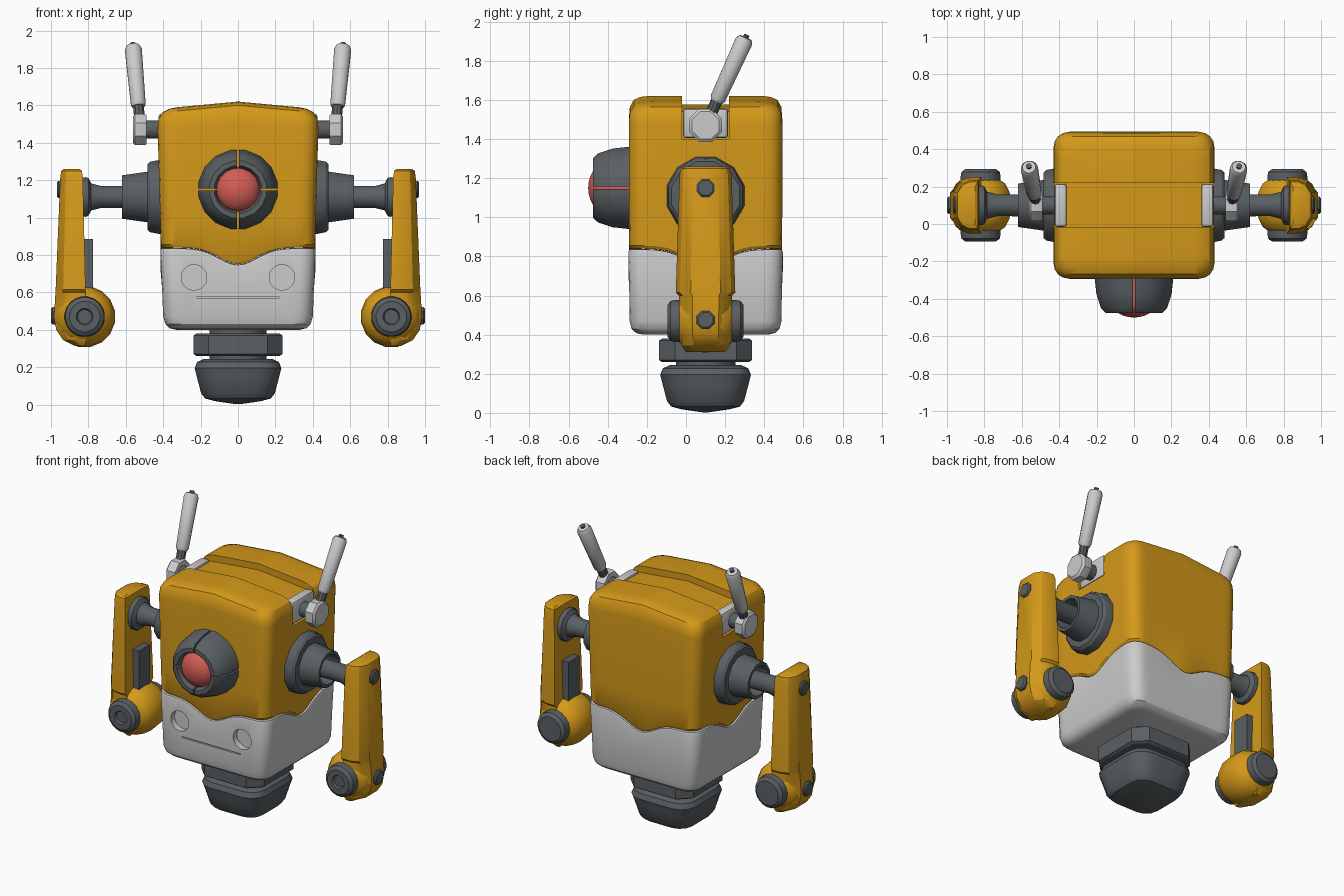
import bpy, bmesh, math
from mathutils import Vector

if "Cube" in bpy.data.objects:
    bpy.data.objects.remove(bpy.data.objects["Cube"])

CY = 0.10  # body centre in y


def material(name, rgb):
    m = bpy.data.materials.new(name)
    m.diffuse_color = (*rgb, 1)
    m.use_nodes = True
    m.node_tree.nodes["Principled BSDF"].inputs["Base Color"].default_value = m.diffuse_color
    return m


ORANGE = material("orange_paint", (0.66, 0.32, 0.01))
DARK = material("dark_metal", (0.10, 0.115, 0.125))
RED = material("red_glass", (0.65, 0.11, 0.09))


def finish(bm, name, mat=None, mirror=False):
    bmesh.ops.remove_doubles(bm, verts=bm.verts, dist=1e-5)
    bmesh.ops.recalc_face_normals(bm, faces=bm.faces)
    me = bpy.data.meshes.new(name)
    bm.to_mesh(me)
    bm.free()
    ob = bpy.data.objects.new(name, me)
    bpy.context.collection.objects.link(ob)
    if mat:
        me.materials.append(mat)
    if mirror:
        ob.modifiers.new("mirror", 'MIRROR')
    return ob


def skin(bm, rings, caps=True):
    """Join equal-length point rings with quads."""
    vs = [[bm.verts.new(p) for p in r] for r in rings]
    n = len(vs[0])
    for a, b in zip(vs, vs[1:]):
        for i in range(n):
            bm.faces.new((a[i], a[(i + 1) % n], b[(i + 1) % n], b[i]))
    if caps:
        bm.faces.new(vs[0])
        bm.faces.new(vs[-1])


def lathe(name, profile, origin, axis, mat=None, seg=16, mirror=False):
    """Revolve (radius, distance) points around an axis through origin."""
    q = Vector((0, 0, 1)).rotation_difference(Vector(axis).normalized())
    bm = bmesh.new()
    rings = []
    for r, t in profile:
        rings.append([Vector(origin) + q @ Vector((r * math.cos(a), r * math.sin(a), t))
                      for a in ((i + 0.5) * math.tau / seg for i in range(seg))])
    skin(bm, rings, caps=False)
    bmesh.ops.dissolve_degenerate(bm, edges=bm.edges, dist=1e-6)
    return finish(bm, name, mat, mirror)


def loft(name, rings, mat=None, corner=4, side=16):
    """Stack rounded rectangles: (z, half x, half y, radius, seam weight, crown weight)."""
    out = []
    for z, hx, hy, r, seam, crown in rings:
        r = min(r, hx * 0.8, hy * 0.8)
        arcs = []
        for k, (sx, sy) in enumerate(((1, 1), (-1, 1), (-1, -1), (1, -1))):
            arcs.append([Vector((sx * (hx - r) + r * math.cos(a), sy * (hy - r) + r * math.sin(a)))
                         for a in ((k + i / corner) * math.pi / 2 for i in range(corner + 1))])
        pts = []
        for k in range(4):
            pts += arcs[k]
            a, b = arcs[k][-1], arcs[(k + 1) % 4][0]
            pts += [a.lerp(b, i / side) for i in range(1, side)]
        out.append([(p.x, p.y + CY,
                     z - seam * 0.09 * math.exp(-(min(abs(p.x), abs(p.y)) / 0.14) ** 2)
                     + crown * 0.04 * (1 - abs(p.x) / 0.43)) for p in pts])
    bm = bmesh.new()
    skin(bm, out)
    return finish(bm, name, mat)


def box(name, x, y, z, mat=None, mirror=False, bevel=0):
    bm = bmesh.new()
    skin(bm, [[(x[0], y[0], h), (x[1], y[0], h), (x[1], y[1], h), (x[0], y[1], h)] for h in z])
    ob = finish(bm, name, mat, mirror)
    if bevel:
        m = ob.modifiers.new("bevel", 'BEVEL')
        m.width, m.segments = bevel, 2
    return ob


cutters = []


def cut(ob, cutter):
    m = ob.modifiers.new("cut", 'BOOLEAN')
    m.operation, m.object, m.solver = 'DIFFERENCE', cutter, 'EXACT'
    cutter.hide_render = True
    cutters.append(cutter)


# Upper body shell with wavy lower edge and crowned top
upper = loft("upper_body_shell", [
    (0.88, 0.34, 0.32, .06, 0, 0), (0.84, 0.36, 0.34, .07, 1, 0), (0.84, 0.402, 0.382, .08, 1, 0),
    (0.855, 0.412, 0.39, .08, 1, 0), (1.0, 0.416, 0.392, .08, 0, 0), (1.48, 0.43, 0.392, .08, 0, 0.6),
    (1.525, 0.425, 0.387, .08, 0, 1), (1.56, 0.405, 0.367, .08, 0, 1), (1.575, 0.37, 0.333, .07, 0, 1),
    (1.58, 0.33, 0.29, .06, 0, 1), (1.58, 0.02, 0.02, .01, 0, 1)], ORANGE)

# Channel across the top and down both sides
half = [(0.6, 1.8), (0.6, 1.40), (0.37, 1.40), (0.37, 1.54)]
section = half + [(0, 1.577)] + [(-x, z) for x, z in reversed(half)]
bm = bmesh.new()
skin(bm, [[(x, y, z) for x, z in section] for y in (-0.02, 0.22)])
cut(upper, finish(bm, "channel_cutter"))

# Lower body shell, lamp recesses and mouth groove
lower = loft("lower_body_shell", [
    (0.40, 0.02, 0.02, .01, 0, 0), (0.40, 0.33, 0.32, .07, 0, 0), (0.408, 0.365, 0.355, .08, 0, 0),
    (0.43, 0.388, 0.378, .08, 0, 0), (0.47, 0.40, 0.388, .08, 0, 0), (0.62, 0.406, 0.39, .08, 0, 0),
    (0.82, 0.415, 0.395, .08, 1, 0), (0.835, 0.411, 0.391, .08, 1, 0), (0.838, 0.395, 0.375, .08, 1, 0),
    (0.825, 0.36, 0.34, .07, 1, 0), (0.70, 0.34, 0.32, .06, 0, 0)])
for s in (-1, 1):
    cut(lower, lathe("lamp_cutter", [(0, 0), (.068, 0), (.068, .15), (0, .15)],
                     (s * 0.235, -0.40, 0.68), (0, 1, 0), seg=24))
cut(lower, box("mouth_cutter", (-0.22, 0.22), (-0.4, -0.28), (0.57, 0.578)))

# Eye: slotted housing and red lens
housing = lathe("eye_housing", [(.215, 0), (.205, -.09), (.18, -.165), (.155, -.19), (.128, -.19),
                                (.115, -.16), (.115, 0), (.215, 0)],
                (0, -0.285, 1.15), (0, 1, 0), DARK, seg=16)
cut(housing, box("slot_cutter_a", (-0.006, 0.006), (-0.6, -0.2), (0.8, 1.5)))
cut(housing, box("slot_cutter_b", (-0.5, 0.5), (-0.6, -0.2), (1.144, 1.156)))
lens = [(0.12 * math.sin(i * math.pi / 12), -0.08 * math.cos(i * math.pi / 12)) for i in range(7)]
lathe("eye_lens", lens + [(.12, .14), (0, .14)], (0, -0.42, 1.15), (0, 1, 0), RED, seg=24)

# Neck, collar and roller ball underneath
lathe("neck", [(0, .2), (.155, .2), (.155, .42), (0, .42)], (0, CY, 0), (0, 0, 1), DARK)
loft("collar", [(0.26, 0.222, 0.222, .07, 0, 0), (0.27, 0.237, 0.237, .08, 0, 0),
                (0.37, 0.237, 0.237, .08, 0, 0), (0.38, 0.222, 0.222, .07, 0, 0)], DARK, corner=1, side=1)
loft("roller", [(0.002, 0.01, 0.01, .005, 0, 0), (0.018, 0.12, 0.12, .07, 0, 0),
                (0.032, 0.175, 0.175, .09, 0, 0), (0.06, 0.197, 0.197, .10, 0, 0),
                (0.14, 0.218, 0.218, .11, 0, 0), (0.195, 0.232, 0.232, .11, 0, 0),
                (0.228, 0.218, 0.218, .10, 0, 0), (0.245, 0.18, 0.18, .09, 0, 0)], DARK, corner=3, side=3)

# Shoulders: flange and hollow cone, then the arm shaft
X = (1, 0, 0)
SH = (0, CY, 1.11)
lathe("shoulder_socket", [(0, .38), (.20, .38), (.205, .42), (.195, .47), (.18, .485), (.14, .485),
                          (.12, .62), (.10, .62), (.09, .50), (0, .50)], SH, X, DARK, 12, True)
lathe("arm_shaft", [(0, .48), (.062, .48), (.06, .73), (.075, .785), (.105, .80), (.11, .815), (.10, .86),
                    (0, .86)], SH, X, DARK, 12, True)

# Arm: half-round section lofted downwards
section = [(0, -1), (.4, -1), (.75, -.86), (1, -.5), (1, .5), (.75, .86), (.4, 1), (0, 1)]
bm = bmesh.new()
skin(bm, [[(xi + (xo - xi) * u, CY + h * v, z) for u, v in section] for z, xi, xo, h in (
    (1.26, .85, .93, .10), (1.25, .835, .945, .125), (1.22, .83, .95, .133), (.615, .815, .975, .152),
    (.60, .815, .976, .136), (.47, .815, .984, .134), (.40, .815, .972, .132), (.345, .815, .935, .124),
    (.312, .815, .87, .10))])
finish(bm, "arm", ORANGE, True)
box("arm_inner_block", (0.775, 0.84), (0.04, 0.16), (0.58, 0.885), DARK, True)

# Elbow ball with a dark hub through it
EL = (0.82, CY, 0.47)
lathe("elbow_ball", [(0, -.142), (.10, -.14), (.135, -.115), (.158, -.07), (.165, 0), (.158, .07),
                     (.135, .115), (.10, .14), (0, .142)], EL, (0, 1, 0), ORANGE, 16, True)
lathe("elbow_hub", [(0, -.18), (.038, -.18), (.045, -.194), (.082, -.194), (.104, -.178), (.108, -.155),
                    (.108, .155), (.104, .178), (.082, .194), (0, .194)], EL, (0, 1, 0), DARK, 20, True)

# Bolts on the outer arm face
for z, x in ((1.15, .968), (.475, 1.0)):
    lathe("arm_bolt", [(0, x - .06), (.05, x - .06), (.05, x - .008), (.04, x), (0, x)],
          (0, CY, z), X, DARK, 8, True)

# Antennas: bracket, axle, knob, stub, rod and tip
box("antenna_bracket", (0.36, 0.425), (-0.015, 0.215), (1.405, 1.555), None, True, 0.015)
AN = (0, CY, 1.47)
lathe("antenna_axle", [(0, .40), (.05, .40), (.05, .51), (0, .51)], AN, X, DARK, 12, True)
lathe("antenna_knob", [(0, .49), (.085, .49), (.09, .50), (.09, .55), (.075, .562), (0, .562)],
      AN, X, None, 8, True)
base, tip = Vector((0.522, 0.105, 1.48)), Vector((0.562, 0.308, 1.925))
d, L = tip - base, (tip - base).length
lathe("antenna_stub", [(0, 0), (.03, 0), (.03, .16), (0, .16)], base, d, DARK, 10, True)
lathe("antenna_rod", [(0, .125), (.034, .125), (.041, .14), (.047, L - .03), (.035, L - .008),
                      (0, L - .004)], base, d, None, 12, True)
lathe("antenna_tip", [(0, L - .02), (.015, L - .02), (.015, L + .008), (0, L + .008)], base, d, DARK, 8, True)

# Apply modifiers, remove helpers, shade
for o in bpy.context.scene.objects:
    o.select_set(True)
bpy.context.view_layer.objects.active = upper
for c in cutters:
    c.select_set(False)
bpy.ops.object.convert(target='MESH')
for c in cutters:
    bpy.data.objects.remove(c)
bpy.ops.object.shade_smooth_by_angle(angle=math.radians(32))
